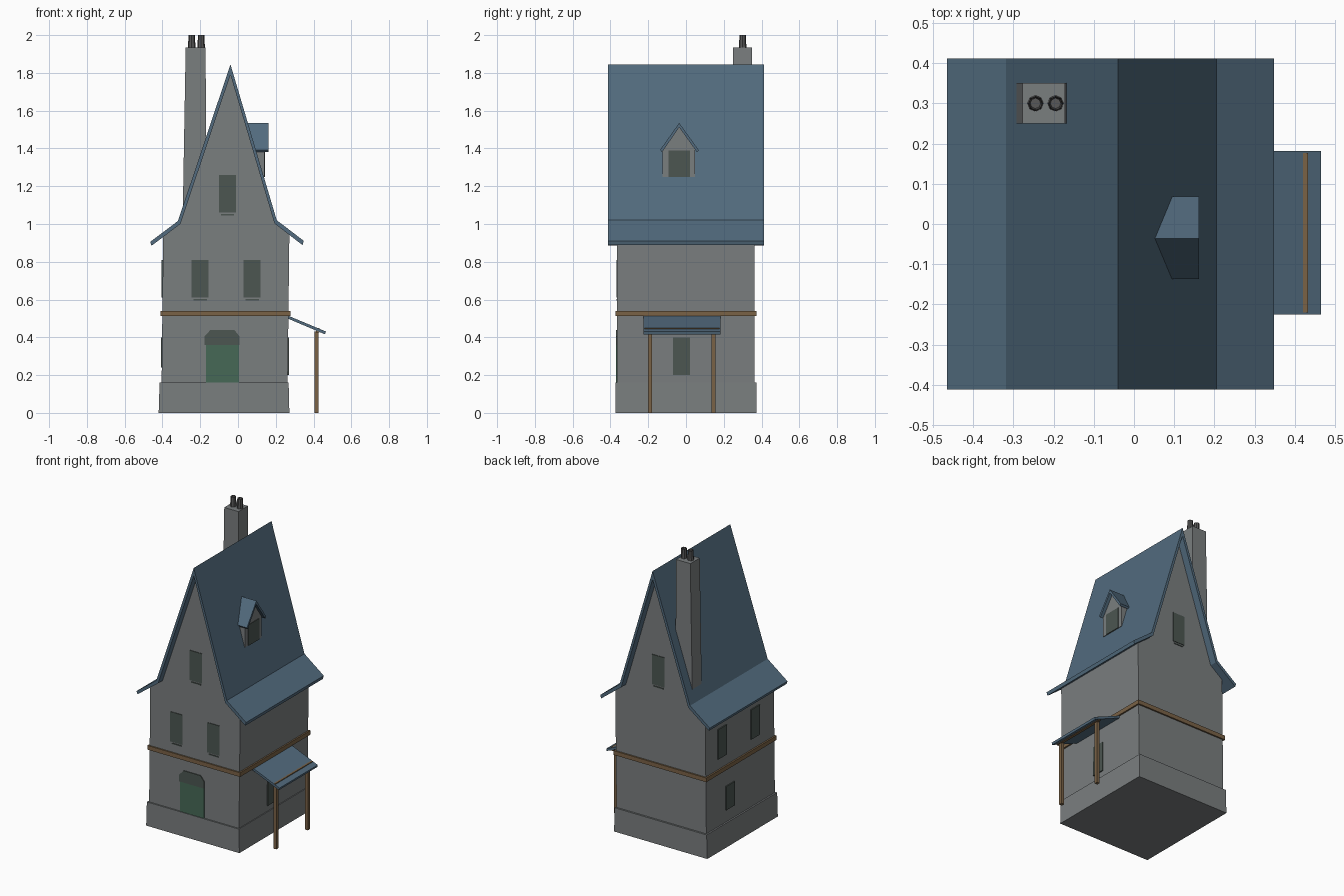
import bpy, bmesh, math
from mathutils import Vector

if "Cube" in bpy.data.objects:
    bpy.data.objects.remove(bpy.data.objects["Cube"])


def mat(name, r, g, b):
    """Flat material from sRGB 0-255 values."""
    m = bpy.data.materials.new(name)
    lin = [((c / 255 + 0.055) / 1.055) ** 2.4 for c in (r, g, b)]
    m.diffuse_color = (*lin, 1)
    m.use_nodes = True
    m.node_tree.nodes["Principled BSDF"].inputs["Base Color"].default_value = m.diffuse_color
    return m


STONE = mat("grey stone", 122, 126, 127)
SLATE = mat("blue slate", 82, 107, 126)
WOOD = mat("brown timber", 122, 98, 70)
GLASS = mat("dark glass", 76, 86, 81)
DOOR = mat("green door paint", 70, 105, 86)
POT = mat("dark clay", 88, 88, 88)


def finish(name, bm, material):
    bmesh.ops.recalc_face_normals(bm, faces=bm.faces)
    me = bpy.data.meshes.new(name)
    bm.to_mesh(me)
    bm.free()
    me.materials.append(material)
    ob = bpy.data.objects.new(name, me)
    bpy.context.collection.objects.link(ob)
    return ob


def prism(name, pts, axis, a, b, material):
    """Extrude a profile: (x, z) points along y, or (y, z) points along x."""
    def place(p, d):
        return (p[0], d, p[1]) if axis == 'y' else (d, p[0], p[1])
    bm = bmesh.new()
    f = bm.faces.new([bm.verts.new(place(p, a)) for p in pts])
    ext = bmesh.ops.extrude_face_region(bm, geom=[f])["geom"]
    shift = Vector((0, b - a, 0)) if axis == 'y' else Vector((b - a, 0, 0))
    bmesh.ops.translate(bm, vec=shift,
                        verts=[v for v in ext if isinstance(v, bmesh.types.BMVert)])
    return finish(name, bm, material)


def rect(u0, u1, z0, z1):
    return [(u0, z0), (u1, z0), (u1, z1), (u0, z1)]


def box(name, x0, x1, y0, y1, z0, z1, material):
    return prism(name, rect(x0, x1, z0, z1), 'y', y0, y1, material)


# House body: footing, walls with gables, timber band
prism("stone_footing", [(-0.42, 0), (0.272, 0), (0.268, 0.16), (-0.415, 0.16)],
      'y', -0.374, 0.374, STONE)
prism("walls", [(-0.405, 0.1), (0.262, 0.1), (0.272, 0.955), (0.195, 1.008),
                (-0.04, 1.80), (-0.31, 1.006), (-0.396, 0.942)],
      'y', -0.365, 0.362, STONE)
box("timber_band", -0.411, 0.277, -0.374, 0.372, 0.512, 0.54, WOOD)

# Main roof: steep slopes with flared eaves
prism("main_roof", [(-0.465, 0.905), (-0.318, 1.016), (-0.04, 1.845),
                    (0.205, 1.02), (0.348, 0.911), (0.342, 0.888),
                    (0.193, 1.003), (-0.04, 1.79), (-0.305, 1.0), (-0.458, 0.885)],
      'y', -0.412, 0.412, SLATE)

# Dormer
prism("dormer_wall", [(-0.125, 1.25), (0.047, 1.25), (0.047, 1.40),
                      (-0.036, 1.52), (-0.125, 1.40)], 'x', 0.02, 0.14, STONE)
prism("dormer_roof", [(-0.137, 1.392), (-0.036, 1.535), (0.068, 1.39),
                      (0.058, 1.38), (-0.036, 1.512), (-0.127, 1.38)],
      'x', 0.04, 0.162, SLATE)
prism("dormer_window", rect(-0.092, 0.02, 1.25, 1.39), 'x', 0.137, 0.144, GLASS)

# Chimney with two hollow pots
prism("chimney", [(-0.293, 1.02), (-0.165, 1.02), (-0.172, 1.935), (-0.277, 1.935)],
      'y', 0.25, 0.35, STONE)
for i, x in enumerate((-0.245, -0.195)):
    bm = bmesh.new()
    bmesh.ops.create_cone(bm, cap_ends=True, segments=8, radius1=0.02,
                          radius2=0.017, depth=0.07)
    bmesh.ops.translate(bm, vec=(x, 0.3, 1.965), verts=bm.verts)
    top = max(bm.faces, key=lambda f: f.calc_center_median().z)
    bmesh.ops.inset_region(bm, faces=[top], thickness=0.004)
    bmesh.ops.translate(bm, vec=(0, 0, -0.04), verts=top.verts)
    finish(f"chimney_pot_{i + 1}", bm, POT)

# Porch: lean-to roof, beam and posts
prism("porch_roof", [(0.262, 0.516), (0.465, 0.431), (0.461, 0.416), (0.262, 0.5)],
      'y', -0.225, 0.182, SLATE)
box("porch_beam", 0.413, 0.432, -0.22, 0.177, 0.425, 0.45, WOOD)
for i, y in enumerate((-0.19, 0.145)):
    box(f"porch_post_{i + 1}", 0.404, 0.425, y - 0.011, y + 0.011, 0, 0.43, WOOD)

# Front and back windows with slim sills
for name, x, z, y in (("front_left_window", -0.2, 0.61, -0.365),
                      ("front_right_window", 0.075, 0.61, -0.365),
                      ("front_gable_window", -0.055, 1.06, -0.365),
                      ("back_gable_window", -0.05, 1.06, 0.362)):
    box(name, x - 0.045, x + 0.045, y - 0.004, y + 0.004, z, z + 0.2, GLASS)
    box(name + "_sill", x - 0.035, x + 0.035, y - 0.004, y + 0.004,
        z - 0.015, z - 0.008, GLASS)

# Side windows
prism("right_window", rect(-0.068, 0.022, 0.2, 0.4), 'x', 0.26, 0.2695, GLASS)
for name, y, z0, z1, x in (("left_back_window", 0.19, 0.61, 0.81, -0.405),
                           ("left_front_window", -0.16, 0.61, 0.81, -0.405),
                           ("left_lower_window", 0.11, 0.24, 0.4, -0.4085)):
    prism(name, rect(y - 0.045, y + 0.045, z0, z1), 'x', x, x + 0.009, GLASS)

# Front door with arched light above
prism("front_door", rect(-0.17, 0.005, 0.16, 0.36), 'y', -0.37, -0.362, DOOR)
prism("door_arch", [(-0.178, 0.36), (0.008, 0.36), (0.008, 0.405), (-0.02, 0.44),
                    (-0.145, 0.44), (-0.178, 0.405)], 'y', -0.37, -0.362, GLASS)
